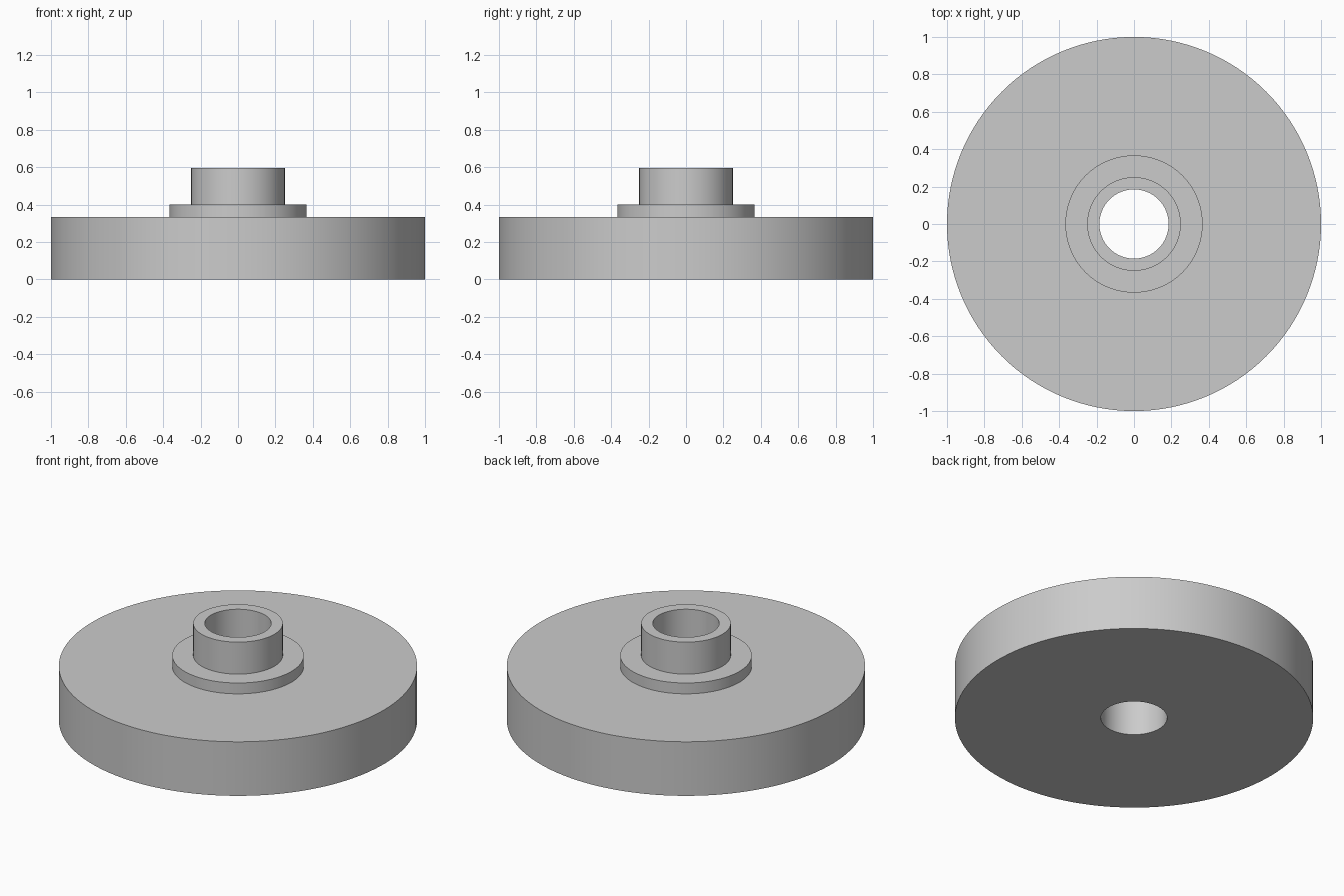
import bpy, bmesh, math
from mathutils import Vector

cube = bpy.data.objects.get("Cube")
if cube:
    bpy.data.objects.remove(cube, do_unlink=True)

# Plain grey metal
grey = bpy.data.materials.new("plain grey")
grey.use_nodes = True
colour = (0.6, 0.6, 0.6, 1)
grey.diffuse_color = colour
grey.node_tree.nodes["Principled BSDF"].inputs["Base Color"].default_value = colour

SEGMENTS = 128
BORE, HUB, COLLAR, DISC = 0.185, 0.25, 0.367, 1.0
DISC_TOP, COLLAR_TOP, HUB_TOP = 0.333, 0.40, 0.597


def lathe(name, profile):
    """Revolve a closed (radius, height) profile around z."""
    bm = bmesh.new()
    verts = [bm.verts.new((r, 0, z)) for r, z in profile]
    edges = [bm.edges.new((v, verts[i - 1])) for i, v in enumerate(verts)]
    bmesh.ops.spin(bm, geom=verts + edges, cent=(0, 0, 0), axis=(0, 0, 1),
                   angle=math.tau, steps=SEGMENTS, use_merge=True)
    bmesh.ops.remove_doubles(bm, verts=bm.verts, dist=0.0001)
    bmesh.ops.recalc_face_normals(bm, faces=bm.faces)
    mesh = bpy.data.meshes.new(name)
    bm.to_mesh(mesh)
    bm.free()
    mesh.materials.append(grey)
    obj = bpy.data.objects.new(name, mesh)
    bpy.context.collection.objects.link(obj)
    bpy.ops.object.select_all(action="DESELECT")
    obj.select_set(True)
    bpy.context.view_layer.objects.active = obj
    bpy.ops.object.shade_smooth_by_angle(angle=math.radians(30))
    return obj


# Disc, stepped collar and hollow hub, turned as one solid with a through bore
lathe("flanged_disc", [
    (BORE, 0), (DISC, 0), (DISC, DISC_TOP),
    (COLLAR, DISC_TOP), (COLLAR, COLLAR_TOP),
    (HUB, COLLAR_TOP), (HUB, HUB_TOP), (BORE, HUB_TOP),
])
